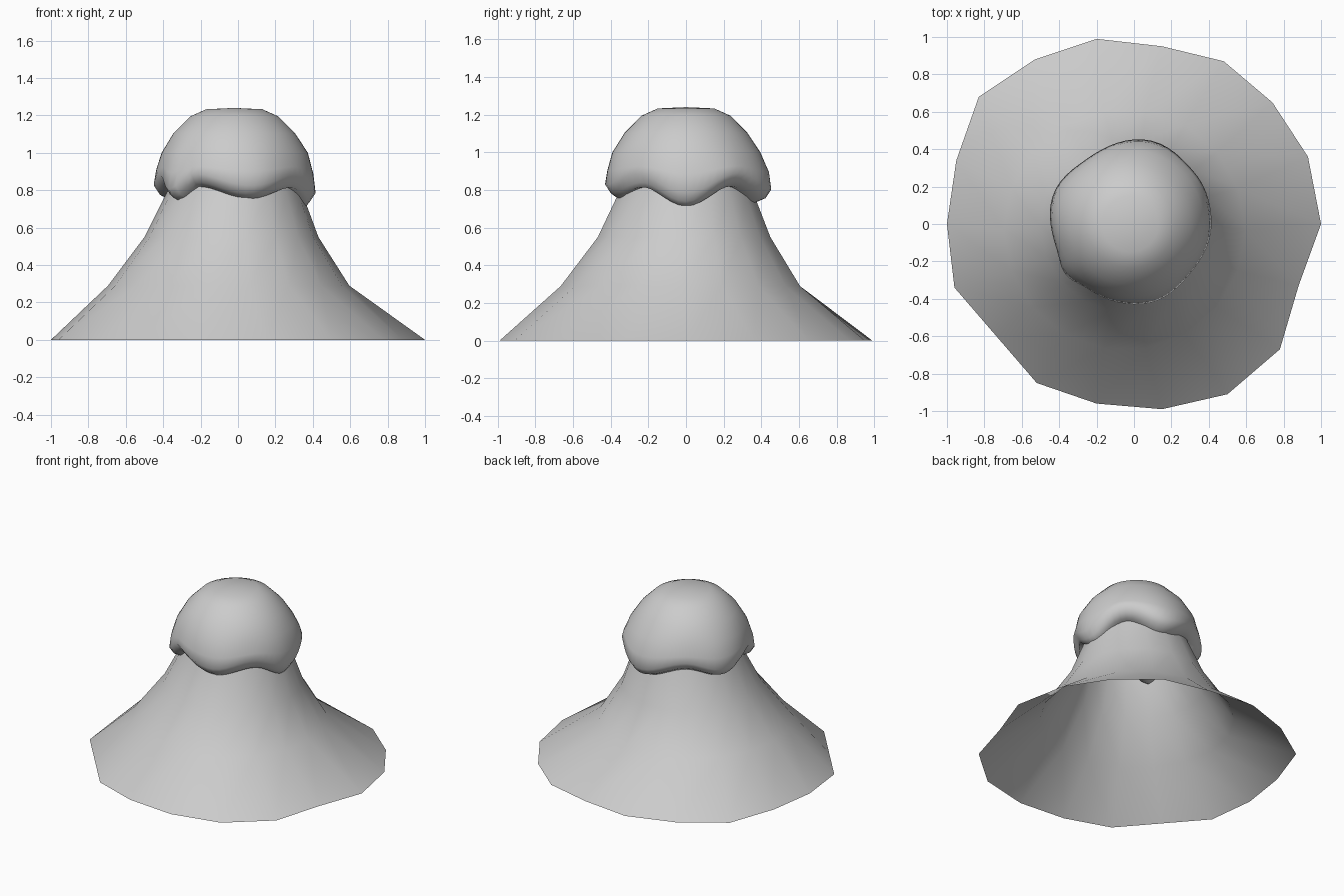
import bpy, bmesh
from math import sin, cos, pi, radians

if "Cube" in bpy.data.objects:
    bpy.data.objects.remove(bpy.data.objects["Cube"])


def make_object(name, rings, top=None, bottom=None):
    """Skin a stack of equal-length rings, with optional closing points."""
    bm = bmesh.new()
    loops = [[bm.verts.new(p) for p in ring] for ring in rings]
    n = len(loops[0])
    for a, b in zip(loops, loops[1:]):
        for i in range(n):
            j = (i + 1) % n
            bm.faces.new((a[i], a[j], b[j], b[i]))
    for point, loop in ((bottom, loops[0]), (top, loops[-1])):
        if point:
            c = bm.verts.new(point)
            for i in range(n):
                bm.faces.new((loop[i], loop[(i + 1) % n], c))
    bmesh.ops.recalc_face_normals(bm, faces=bm.faces)
    mesh = bpy.data.meshes.new(name)
    bm.to_mesh(mesh)
    bm.free()
    mesh.shade_smooth()
    obj = bpy.data.objects.new(name, mesh)
    bpy.context.collection.objects.link(obj)
    return obj


# Flared skirt: irregular hem, then rings that lean slightly to one side
hem = [(1, 0), (.93, .36), (.74, .65), (.48, .87), (.15, .95), (-.2, .99),
       (-.53, .88), (-.83, .68), (-.95, .34), (-1, 0), (-.96, -.34),
       (-.74, -.595), (-.52, -.85), (-.2, -.96), (.15, -.99), (.5, -.91),
       (.78, -.67), (.88, -.33)]
rings = [[(x, y, 0) for x, y in hem]]
for z, r, cx, cy in ((.29, .645, -.05, -.03), (.55, .465, -.035, -.01),
                     (.78, .365, -.02, 0), (.92, .31, -.02, 0)):
    rings.append([(cx + r * cos(i * pi / 9), cy + r * sin(i * pi / 9), z)
                  for i in range(18)])
skirt = make_object("flared_skirt", rings)

# Scalloped cap: (angle, lower edge height, brim radius) at lobes and valleys
edge = [(0, .715, .415), (41, .82, .425), (80, .73, .455), (125, .81, .43),
        (160, .745, .46), (198, .81, .435), (216, .735, .455),
        (235, .82, .425), (280, .755, .43), (321, .815, .40), (360, .715, .415)]


def brim(angle):
    for (a0, z0, r0), (a1, z1, r1) in zip(edge, edge[1:]):
        if a0 <= angle <= a1:
            t = (1 - cos(pi * (angle - a0) / (a1 - a0))) / 2
            return z0 + (z1 - z0) * t, r0 + (r1 - r0) * t


N = 60
angles = [i * 360 / N for i in range(N)]


def cap_ring(shape):
    """shape(z_edge, r_edge) gives the radius, height and x offset."""
    ring = []
    for a in angles:
        r, z, cx = shape(*brim(a))
        ring.append((cx + r * cos(radians(a)), r * sin(radians(a)), z))
    return ring


cap = make_object("scalloped_cap", [
    cap_ring(lambda z, r: (.29, z, 0)),
    cap_ring(lambda z, r: (.365, z, 0)),
    cap_ring(lambda z, r: (r - .03, z + .025, 0)),
    cap_ring(lambda z, r: (r, z + .07, 0)),
    cap_ring(lambda z, r: (r - .012, .90 + (z - .75) * .4, 0)),
    cap_ring(lambda z, r: (.32 + .165 * r, 1.0, -.015)),
    cap_ring(lambda z, r: (.325, 1.105, -.02)),
    cap_ring(lambda z, r: (.235, 1.195, -.02)),
    cap_ring(lambda z, r: (.15, 1.233, -.02)),
], top=(-.02, 0, 1.24), bottom=(0, 0, .78))
